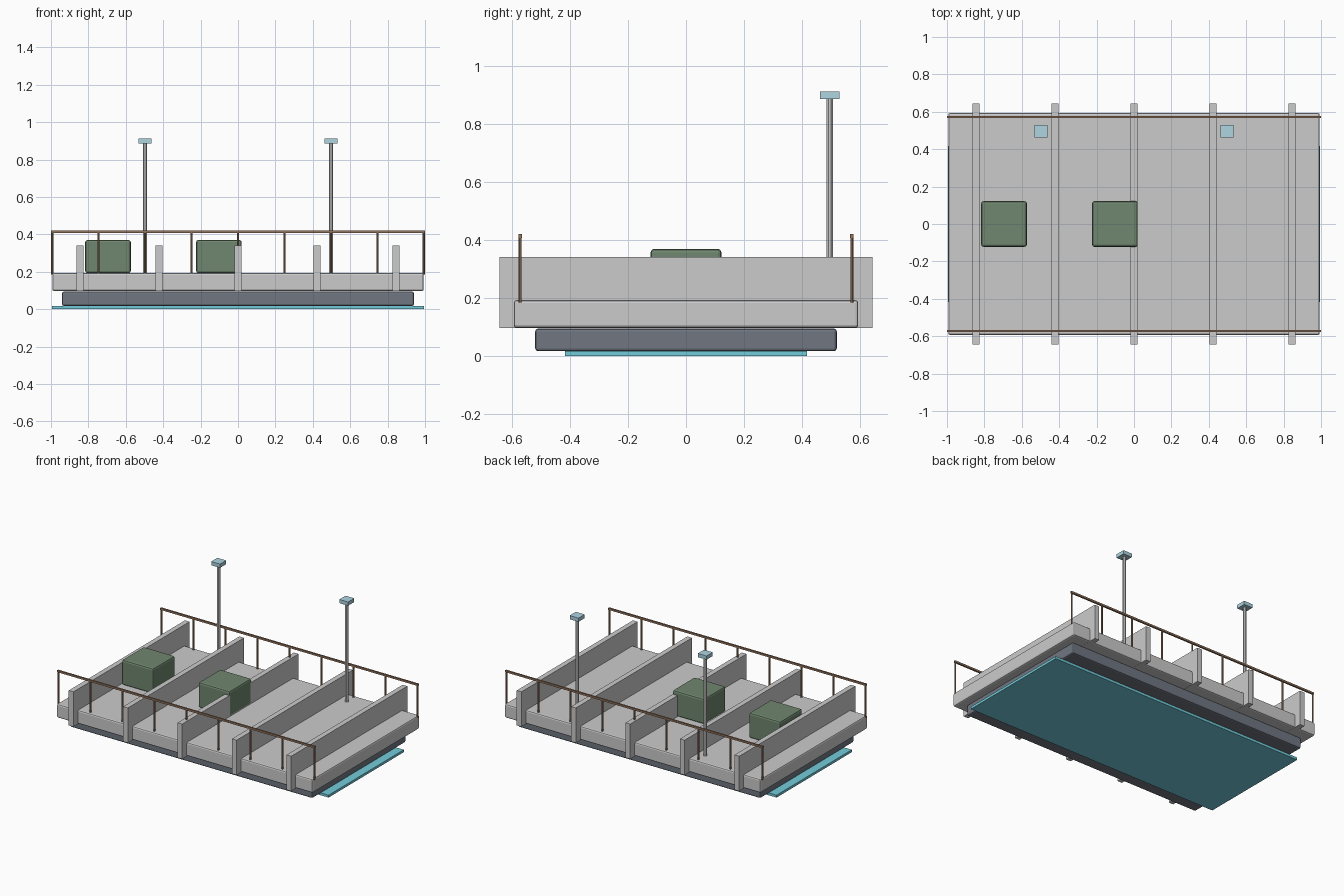
import bpy
import math

if "Cube" in bpy.data.objects:
    bpy.data.objects.remove(bpy.data.objects["Cube"])


def mat(name, rgb):
    m = bpy.data.materials.new(name)
    m.diffuse_color = (*rgb, 1)
    m.use_nodes = True
    m.node_tree.nodes["Principled BSDF"].inputs["Base Color"].default_value = m.diffuse_color
    return m


HULL = mat("dark_slate", (0.16, 0.18, 0.22))
GLOW = mat("cyan", (0.17, 0.6, 0.7))
BROWN = mat("copper", (0.3, 0.18, 0.11))
GREEN = mat("crate_green", (0.16, 0.24, 0.16))
LAMP = mat("pale_blue", (0.42, 0.66, 0.75))


def box(name, x, y, z, material=None, bevel=0):
    """Box from (min, max) ranges, optionally bevelled."""
    bpy.ops.mesh.primitive_cube_add(
        size=1, location=[(r[0] + r[1]) / 2 for r in (x, y, z)])
    o = bpy.context.object
    o.name = name
    o.scale = [r[1] - r[0] for r in (x, y, z)]
    bpy.ops.object.transform_apply(location=False, rotation=False, scale=True)
    if material:
        o.data.materials.append(material)
    if bevel:
        b = o.modifiers.new("bevel", 'BEVEL')
        b.width = bevel
        b.segments = 2
    return o


def rod(name, x, y, z0, z1, radius, material=None):
    bpy.ops.mesh.primitive_cylinder_add(
        vertices=8, radius=radius, depth=z1 - z0,
        location=(x, y, (z0 + z1) / 2), rotation=(0, 0, math.pi / 8))
    o = bpy.context.object
    o.name = name
    if material:
        o.data.materials.append(material)
    return o


# Glowing underside plate, lower hull and deck
box("glow_plate", (-0.995, 0.995), (-0.417, 0.417), (0, 0.017), GLOW)
box("lower_hull", (-0.94, 0.94), (-0.52, 0.52), (0.017, 0.095), HULL, 0.01)
box("deck", (-0.993, 0.993), (-0.594, 0.594), (0.097, 0.193), None, 0.01)

# Cross ribs
for i in range(5):
    x = (i - 2) * 0.4225
    box(f"rib_{i}", (x - 0.018, x + 0.018), (-0.644, 0.644), (0.096, 0.341))

# Side railings
for side, s in (("front", -1), ("back", 1)):
    y = s * 0.572
    box(f"{side}_rail", (-1, 1), (y - 0.006, y + 0.006), (0.408, 0.421), BROWN)
    for i in range(9):
        rod(f"{side}_rail_post_{i}", (i - 4) * 0.2483, y, 0.185, 0.415, 0.006, BROWN)

# Cargo crates
for i, x in enumerate((-0.695, -0.102)):
    box(f"crate_{i}", (x - 0.122, x + 0.122), (-0.122, 0.122), (0.193, 0.37), GREEN, 0.012)

# Lamp masts
for i, x in enumerate((-0.497, 0.497)):
    rod(f"mast_{i}", x, 0.496, 0.185, 0.89, 0.0125)
    box(f"lamp_{i}", (x - 0.034, x + 0.034), (0.462, 0.53), (0.886, 0.912), LAMP)
